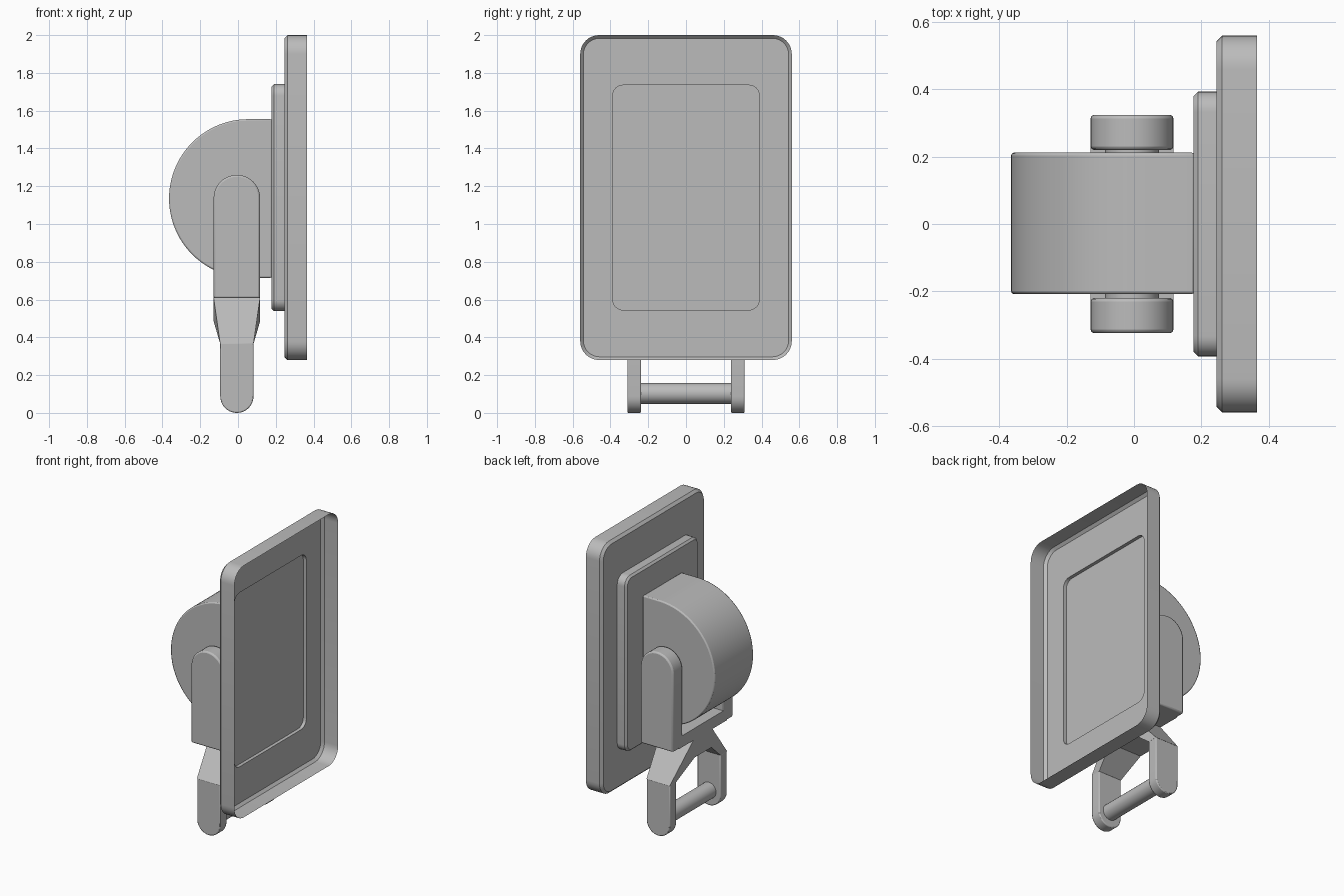
import bpy, bmesh, math
from mathutils import Vector

cube = bpy.data.objects.get("Cube")
if cube:
    bpy.data.objects.remove(cube, do_unlink=True)

grey = bpy.data.materials.new("plain_grey")
grey.use_nodes = True
GREY = (0.5, 0.5, 0.5, 1)
grey.diffuse_color = GREY
grey.node_tree.nodes["Principled BSDF"].inputs["Base Color"].default_value = GREY

CX = -0.006  # centre line of the bracket


def finish(name, bm, bevel=0.0):
    bmesh.ops.recalc_face_normals(bm, faces=bm.faces)
    mesh = bpy.data.meshes.new(name)
    bm.to_mesh(mesh)
    bm.free()
    obj = bpy.data.objects.new(name, mesh)
    bpy.context.collection.objects.link(obj)
    mesh.materials.append(grey)
    if bevel:
        mod = obj.modifiers.new("edge_bevel", "BEVEL")
        mod.width = bevel
        mod.segments = 2
        mod.limit_method = "ANGLE"
        mod.angle_limit = math.radians(40)
    bpy.ops.object.select_all(action="DESELECT")
    obj.select_set(True)
    bpy.context.view_layer.objects.active = obj
    bpy.ops.object.shade_smooth_by_angle(angle=math.radians(30))
    return obj


def arc(cx, cy, r, start, end, steps):
    for i in range(steps + 1):
        a = math.radians(start + (end - start) * i / steps)
        yield cx + r * math.cos(a), cy + r * math.sin(a)


def rounded_rect(x, half_y, half_z, radius, mid_z=1.14):
    points = []
    for quarter, (sy, sz) in enumerate(((1, 1), (-1, 1), (-1, -1), (1, -1))):
        cy, cz = sy * (half_y - radius), mid_z + sz * (half_z - radius)
        for y, z in arc(cy, cz, radius, quarter * 90, quarter * 90 + 90, 8):
            points.append(Vector((x, y, z)))
    return points


def loft(name, rings, cap_start=False, cap_end=True, bevel=0.0):
    bm = bmesh.new()
    loops = [[bm.verts.new(p) for p in ring] for ring in rings]
    for a, b in zip(loops, loops[1:]):
        for i in range(len(a)):
            j = (i + 1) % len(a)
            bm.faces.new((a[i], a[j], b[j], b[i]))
    if cap_start:
        bm.faces.new(loops[0])
    if cap_end:
        bm.faces.new(loops[-1])
    return finish(name, bm, bevel)


def slab(name, outline, y0, y1, bevel):
    """Outline in x and z, given thickness along y."""
    rings = [[Vector((x, y, z)) for x, z in outline] for y in (y0, y1)]
    return loft(name, rings, True, True, bevel)


# Thin open tray with a shallow recess in its floor
loft("tray", [
    rounded_rect(0.365, 0.56, 0.86, 0.1),
    rounded_rect(0.262, 0.56, 0.86, 0.1),
    rounded_rect(0.245, 0.543, 0.843, 0.085),
    rounded_rect(0.245, 0.388, 0.595, 0.055),
    rounded_rect(0.222, 0.388, 0.595, 0.055),
])

# Raised mounting plate behind the tray
loft("mounting_plate", [
    rounded_rect(0.245, 0.393, 0.6, 0.06),
    rounded_rect(0.19, 0.393, 0.6, 0.06),
    rounded_rect(0.177, 0.38, 0.587, 0.048),
])

# Drum housing: half round, running straight into the plate
drum = list(arc(0.055, 1.135, 0.42, 90, 270, 48))
slab("drum_housing", [(0.18, 1.555)] + drum + [(0.18, 0.715)], -0.208, 0.212, 0.008)

# Upper arms, legs and pivots on both sides
for side, label in ((1, "rear"), (-1, "front")):
    top = list(arc(CX, 1.137, 0.123, 0, 180, 20))
    slab(label + "_arm", top + [(CX - 0.123, 0.607), (CX + 0.123, 0.607)],
         side * 0.22, side * 0.324, 0.01)
    foot = list(arc(CX, 0.088, 0.088, 180, 360, 20))
    slab(label + "_leg", foot + [(CX + 0.088, 0.37), (CX - 0.088, 0.37)],
         side * 0.238, side * 0.31, 0.006)
    slab(label + "_pivot", list(arc(CX, 1.137, 0.08, 0, 345, 23)),
         side * 0.2, side * 0.23, 0)

# Crossbar joining the arms under the drum
slab("crossbar", [(CX - 0.123, 0.607), (CX + 0.123, 0.607),
                  (CX + 0.123, 0.685), (CX - 0.123, 0.685)], -0.26, 0.26, 0)

# Yoke: tapers from the wide neck out to the legs
half = [(0.31, 0.365, 0.238, 0.365, 0.088), (0.1, 0.61, 0.09, 0.485, 0.123)]
stations = half + [(-a, b, -c, d, w) for a, b, c, d, w in reversed(half)]
loft("yoke", [[Vector((CX - w, yo, zo)), Vector((CX + w, yo, zo)),
               Vector((CX + w, yi, zi)), Vector((CX - w, yi, zi))]
              for yo, zo, yi, zi, w in stations], True, True)

# Rod between the legs
slab("rod", list(arc(CX, 0.103, 0.055, 0, 345, 23)), -0.25, 0.25, 0)
